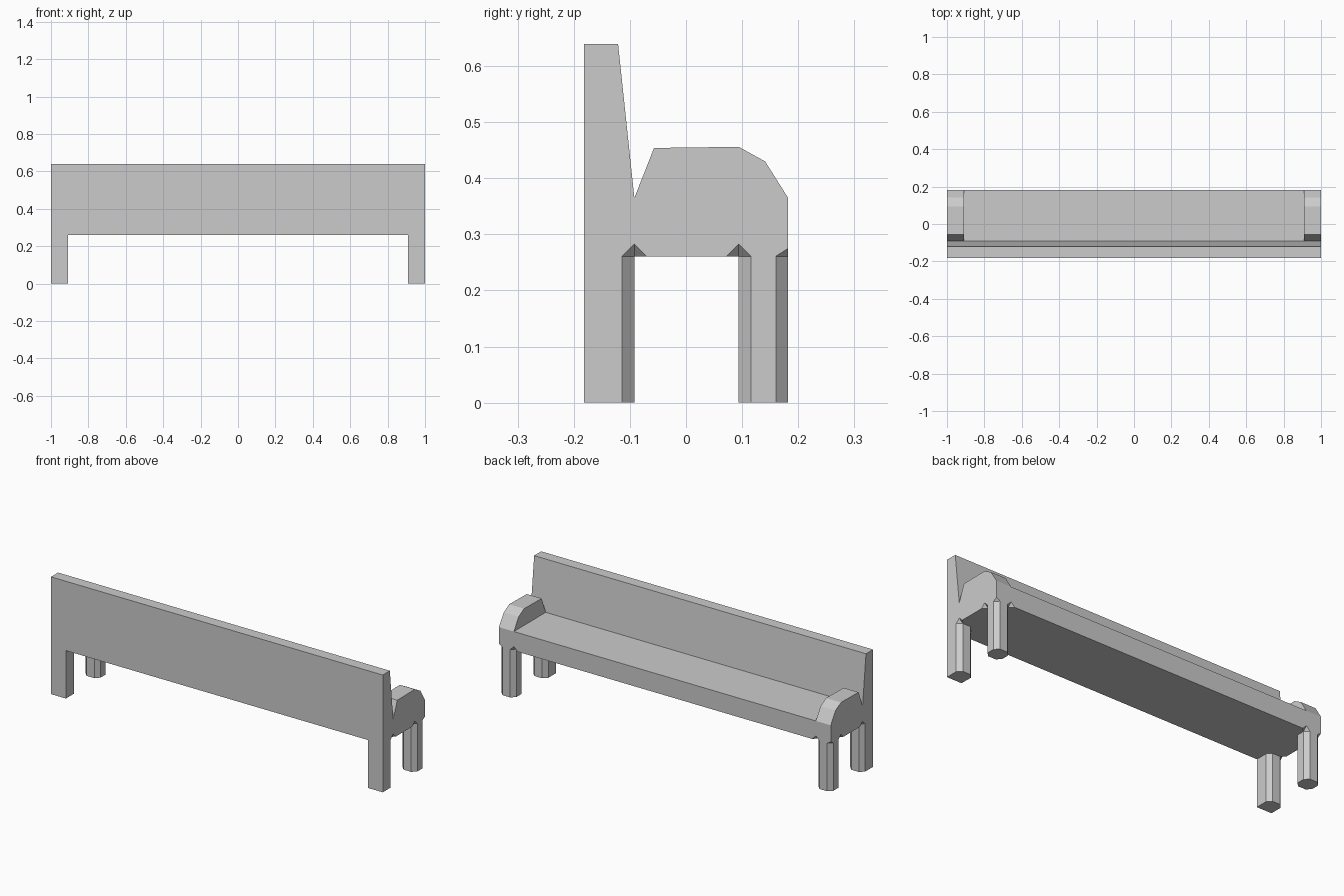
import bpy
import bmesh
from mathutils import Matrix

if "Cube" in bpy.data.objects:
    bpy.data.objects.remove(bpy.data.objects["Cube"])

W, F = 1.0, 0.182            # half width, half depth
INNER = 0.91                 # inner face of legs and armrests
Z0, Z1, TOP = 0.261, 0.365, 0.639   # seat underside, seat top, back top
C = 0.022                    # leg chamfer


def add_object(name, bm):
    bmesh.ops.recalc_face_normals(bm, faces=bm.faces[:])
    mesh = bpy.data.meshes.new(name)
    bm.to_mesh(mesh)
    bm.free()
    obj = bpy.data.objects.new(name, mesh)
    bpy.context.collection.objects.link(obj)
    return obj


def prism(name, points, offset, mirror=False):
    """Extrude a planar outline along offset, optionally mirrored in x."""
    bm = bmesh.new()
    face = bm.faces.new([bm.verts.new(p) for p in points])
    ext = bmesh.ops.extrude_face_region(bm, geom=[face], use_keep_orig=True)
    bmesh.ops.translate(bm, vec=offset,
                        verts=[v for v in ext["geom"] if isinstance(v, bmesh.types.BMVert)])
    obj = add_object(name, bm)
    if mirror:
        obj.modifiers.new("Mirror", 'MIRROR').use_mirror_merge = False
    return obj


# Seat and backrest in one profile
body = [(-F, Z0), (F, Z0), (F, Z1), (-0.092, Z1), (-0.121, TOP), (-F, TOP)]
seat = prism("seat_and_back", [(-W, y, z) for y, z in body], (2 * W, 0, 0))

# Armrests
arm = [(-0.092, Z1), (-0.057, 0.454), (0.094, 0.456), (0.141, 0.43), (F, Z1)]
prism("armrest", [(INNER, y, z) for y, z in arm], (W - INNER, 0, 0), True)

# Legs: back pair chamfered on the seat side, front pair octagonal
y0, y1 = -F, -0.092
back = [(INNER, y0), (W, y0), (W, y1 - C), (W - C, y1), (INNER + C, y1), (INNER, y1 - C)]
y0, y1 = 0.094, F
front = [(INNER + C, y0), (W - C, y0), (W, y0 + C), (W, y1 - C),
         (W - C, y1), (INNER + C, y1), (INNER, y1 - C), (INNER, y0 + C)]
for name, outline in (("back_leg", back), ("front_leg", front)):
    prism(name, [(x, y, 0) for x, y in outline], (0, 0, Z0), True)

# Pointed notches where the leg chamfers run into the seat edge
bm = bmesh.new()
for x, y, h in ((W, -0.092, C), (W, 0.094, C), (INNER, F, C), (W, F, 0.014)):
    for s in (-1, 1):
        place = Matrix.Translation((s * x, y, Z0))
        axes = [(C, 0, 0), (0, C, 0), (-C, 0, 0), (0, -C, 0)]
        ring = [bm.verts.new(place @ Matrix.Translation(a).to_translation()) for a in axes]
        for tip_z in (h, -h):
            tip = bm.verts.new((s * x, y, Z0 + tip_z))
            for i in range(4):
                bm.faces.new((ring[i], ring[(i + 1) % 4], tip))
bmesh.ops.remove_doubles(bm, verts=bm.verts[:], dist=1e-5)
cutter = add_object("notch_cutter", bm)
cutter.hide_render = True
cutter.display_type = 'WIRE'
cut = seat.modifiers.new("Notches", 'BOOLEAN')
cut.operation = 'DIFFERENCE'
cut.solver = 'EXACT'
cut.object = cutter
